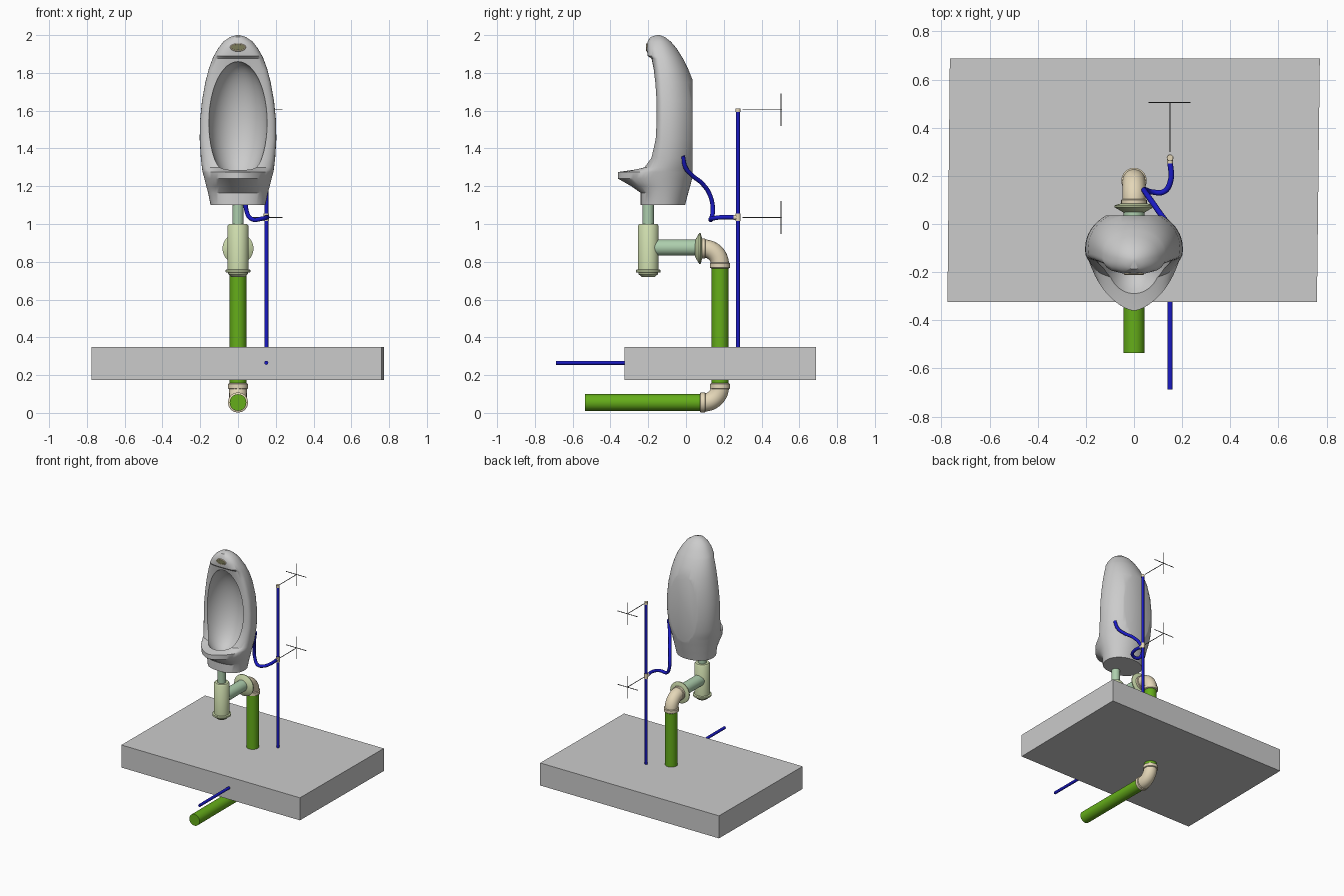
import bpy, bmesh, math
from mathutils import Vector, Matrix

if "Cube" in bpy.data.objects:
    bpy.data.objects.remove(bpy.data.objects["Cube"])


def material(name, rgb):
    m = bpy.data.materials.new(name)
    m.diffuse_color = (*rgb, 1)
    m.use_nodes = True
    m.node_tree.nodes["Principled BSDF"].inputs["Base Color"].default_value = m.diffuse_color
    return m


GREEN = material("drain_green", (0.13, 0.42, 0.01))
BLUE = material("water_blue", (0.01, 0.01, 0.55))
BEIGE = material("fitting_beige", (0.78, 0.68, 0.48))
PALE = material("tube_pale_green", (0.42, 0.62, 0.42))
TRAP = material("trap_pale_yellow", (0.62, 0.72, 0.42))
DARK = material("dimension_grey", (0.12, 0.12, 0.12))
OLIVE = material("spreader_olive", (0.2, 0.2, 0.1))


def finish(ob, mat=None, angle=35):
    if mat:
        ob.data.materials.append(mat)
    bpy.ops.object.select_all(action='DESELECT')
    ob.select_set(True)
    bpy.context.view_layer.objects.active = ob
    if ob.type == 'CURVE':
        bpy.ops.object.convert(target='MESH')
    bpy.ops.object.shade_smooth_by_angle(angle=math.radians(angle))
    return bpy.context.object


def from_bmesh(name, bm):
    bmesh.ops.recalc_face_normals(bm, faces=bm.faces)
    me = bpy.data.meshes.new(name)
    bm.to_mesh(me)
    bm.free()
    ob = bpy.data.objects.new(name, me)
    bpy.context.collection.objects.link(ob)
    return ob


def loft(bm, rings):
    rows = [[bm.verts.new(p) for p in r] for r in rings]
    n = len(rows[0])
    for a, b in zip(rows, rows[1:]):
        for i in range(n):
            j = (i + 1) % n
            bm.faces.new((a[i], a[j], b[j], b[i]))
    bm.faces.new(rows[0])
    bm.faces.new(rows[-1])


def lathe(name, profile, base, axis, mat, n=32):
    """Turn (radius, height) points around an axis through base."""
    rot = Vector((0, 0, 1)).rotation_difference(Vector(axis)).to_matrix()
    bm = bmesh.new()
    loft(bm, [[Vector(base) + rot @ Vector((r * math.cos(2 * math.pi * i / n),
                                            r * math.sin(2 * math.pi * i / n), h))
               for i in range(n)] for r, h in profile])
    return finish(from_bmesh(name, bm), mat)


def tube(name, pts, radius, mat, smooth=False, res=6):
    """Round tube along a path."""
    cu = bpy.data.curves.new(name, 'CURVE')
    cu.dimensions = '3D'
    cu.bevel_depth, cu.bevel_resolution, cu.use_fill_caps = radius, res, True
    sp = cu.splines.new('BEZIER' if smooth else 'POLY')
    if smooth:
        sp.bezier_points.add(len(pts) - 1)
        for b, p in zip(sp.bezier_points, pts):
            b.co = p
            b.handle_left_type = b.handle_right_type = 'AUTO'
    else:
        sp.points.add(len(pts) - 1)
        for b, p in zip(sp.points, pts):
            b.co = (*p, 1)
    ob = bpy.data.objects.new(name, cu)
    bpy.context.collection.objects.link(ob)
    return finish(ob, mat)


# floor slab, slightly skewed in plan
bm = bmesh.new()
plan = [(-0.775, -0.325), (0.76, -0.325), (0.772, 0.688), (-0.765, 0.688)]
loft(bm, [[(x, y, z) for x, y in plan] for z in (0.175, 0.35)])
from_bmesh("floor_slab", bm)

# urinal shell: z, half width, front y, back y, widest y, front roundness
levels = [
    (1.10, 0.145, -0.24, -0.005, -0.12, 2.4),
    (1.165, 0.158, -0.24, 0.012, -0.12, 2.2),
    (1.20, 0.168, -0.29, 0.022, -0.125, 1.8),
    (1.24, 0.178, -0.36, 0.032, -0.13, 1.65),
    (1.275, 0.187, -0.36, 0.042, -0.13, 1.6),
    (1.285, 0.189, -0.29, 0.044, -0.13, 1.9),
    (1.30, 0.191, -0.23, 0.047, -0.12, 2.4),
    (1.35, 0.197, -0.19, 0.056, -0.11, 3.2),
    (1.45, 0.203, -0.166, 0.065, -0.10, 4),
    (1.55, 0.201, -0.162, 0.066, -0.10, 4),
    (1.65, 0.191, -0.162, 0.06, -0.10, 4),
    (1.75, 0.173, -0.166, 0.04, -0.105, 4),
    (1.82, 0.155, -0.172, 0.012, -0.11, 4),
    (1.875, 0.135, -0.182, -0.015, -0.12, 3.6),
    (1.89, 0.128, -0.203, -0.025, -0.125, 3.2),
    (1.93, 0.105, -0.208, -0.05, -0.135, 2.8),
    (1.965, 0.078, -0.204, -0.08, -0.14, 2.4),
    (1.99, 0.042, -0.188, -0.112, -0.145, 2),
    (2.00, 0.008, -0.155, -0.14, -0.148, 2),
]
N = 56
rings = []
for z, w, yf, yb, yc, nf in levels:
    ring = []
    for i in range(N):
        c, s = math.cos(2 * math.pi * i / N), math.sin(2 * math.pi * i / N)
        e = 2 / nf if s < -1e-6 else 1
        depth = yc - yf if s < 0 else yb - yc
        ring.append((w * math.copysign(abs(c) ** e, c),
                     yc + depth * math.copysign(abs(s) ** e, s), z))
    rings.append(ring)
bm = bmesh.new()
loft(bm, rings)
# flat wall face at the back
cut = bmesh.ops.bisect_plane(bm, geom=bm.verts[:] + bm.edges[:] + bm.faces[:],
                             plane_co=(0, 0.035, 0), plane_no=(0, 1, 0), clear_outer=True)
bmesh.ops.holes_fill(bm, edges=[e for e in bm.edges if e.is_boundary], sides=0)
urinal = from_bmesh("urinal_body", bm)

# bowl hollow
bm = bmesh.new()
bmesh.ops.create_uvsphere(bm, u_segments=40, v_segments=24, radius=1,
                          matrix=Matrix.Translation((0, -0.185, 1.54))
                          @ Matrix.Diagonal((0.157, 0.172, 0.32, 1)))
cutter = from_bmesh("bowl_cutter", bm)
mod = urinal.modifiers.new("bowl", 'BOOLEAN')
mod.operation, mod.object, mod.solver = 'DIFFERENCE', cutter, 'EXACT'
bpy.context.view_layer.objects.active = urinal
bpy.ops.object.modifier_apply(modifier=mod.name)
bpy.data.objects.remove(cutter)
finish(urinal, angle=32)

# water spreader in the hood
ring = [(0.038 * math.cos(a), -0.207 , 1.935 + 0.018 * math.sin(a))
        for a in (2 * math.pi * i / 32 for i in range(33))]
tube("spreader_rim", ring, 0.004, BEIGE, res=3)
bm = bmesh.new()
loft(bm, [[(0.036 * math.cos(2 * math.pi * i / 24), y,
            1.935 + 0.017 * math.sin(2 * math.pi * i / 24)) for i in range(24)]
          for y in (-0.20, -0.2095)])
finish(from_bmesh("spreader_plate", bm), OLIVE)

# waste outlet and bottle trap
lathe("outlet_tube", [(0.03, 0.98), (0.03, 1.13)], (0, -0.2, 0), (0, 0, 1), PALE)
lathe("bottle_trap", [(0.035, 0.72), (0.052, 0.735), (0.052, 0.742), (0.066, 0.745), (0.066, 0.757),
                      (0.055, 0.76), (0.055, 0.99), (0.048, 1.0)],
      (0, -0.2, 0), (0, 0, 1), TRAP)
lathe("trap_arm", [(0.043, -0.18), (0.043, 0.1)], (0, 0, 0.875), (0, 1, 0), PALE)
lathe("wall_flange", [(0.044, 0.048), (0.082, 0.07), (0.082, 0.077), (0.056, 0.085)],
      (0, 0, 0.87), (0, 1, 0), TRAP)

# drain pipes
lathe("drain_riser", [(0.044, 0.13), (0.044, 0.79)], (0, 0.18, 0), (0, 0, 1), GREEN)
lathe("drain_run", [(0.044, -0.535), (0.044, 0.09)], (0, 0, 0.055), (0, 1, 0), GREEN)

# elbows with collars; sign is the direction the bend turns from the riser
for label, z, sign in (("upper", 0.87, 1), ("lower", 0.055, -1)):
    R = 0.085
    arc = [(0, 0.18 - R + R * math.cos(a), z - sign * R + sign * R * math.sin(a))
           for a in (math.pi / 2 * i / 12 for i in range(13))]
    tube(label + "_elbow", arc, 0.048, BEIGE)
    collar = [(0.047, -0.017), (0.053, -0.013), (0.053, 0.01), (0.047, 0.014)]
    lathe(label + "_collar_riser", collar, (0, 0.18, z - sign * 0.088), (0, 0, 1), BEIGE)
    lathe(label + "_collar_run", collar, (0, 0.09, z), (0, 1, 0), BEIGE)

# water supply pipe
tube("supply_riser", [(0.15, 0.275, 0.26), (0.15, 0.275, 1.6)], 0.0105, BLUE)
tube("supply_run", [(0.15, -0.688, 0.265), (0.15, 0.28, 0.265)], 0.0105, BLUE)
lathe("supply_cap", [(0.013, 1.592), (0.013, 1.612)], (0.15, 0.275, 0), (0, 0, 1), BEIGE, 16)
lathe("supply_tee", [(0.014, 1.015), (0.014, 1.056)], (0.15, 0.275, 0), (0, 0, 1), BEIGE, 16)
lathe("supply_tee_branch", [(0.013, 0.252), (0.013, 0.28)], (0.15, 0, 1.035), (0, 1, 0), BEIGE, 16)

# flexible hose to the bowl
hose = [(0.15, 0.26, 1.035), (0.152, 0.18, 1.035), (0.125, 0.135, 1.028), (0.075, 0.133, 1.025),
        (0.045, 0.142, 1.07), (0.05, 0.128, 1.15), (0.08, 0.085, 1.215), (0.115, 0.035, 1.255),
        (0.145, -0.003, 1.30), (0.162, -0.017, 1.36)]
tube("flexible_hose", hose, 0.0115, BLUE, smooth=True, res=4)

# dimension lines
for label, z in (("upper", 1.605), ("lower", 1.035)):
    for part, a, b in (("leader", (0.15, 0.3, z), (0.15, 0.505, z)),
                       ("tick_cross", (0.06, 0.505, z), (0.235, 0.505, z)),
                       ("tick_upright", (0.15, 0.503, z - 0.087), (0.15, 0.503, z + 0.087))):
        tube(label + "_dimension_" + part, [a, b], 0.0025, DARK, res=1)
